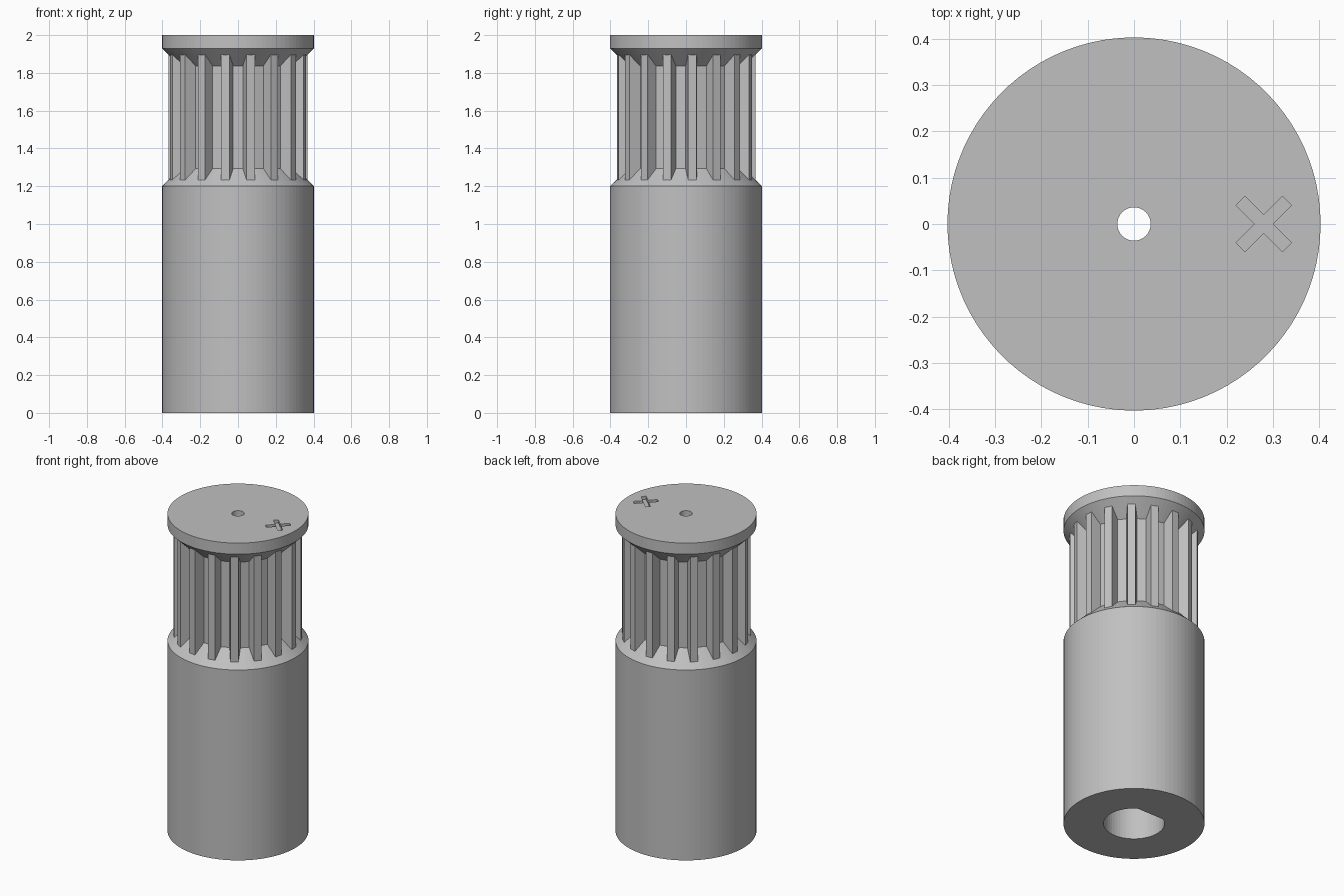
import bpy, bmesh
from math import sin, cos, pi, radians, sqrt, atan2
from mathutils import Matrix, Vector

if "Cube" in bpy.data.objects:
    bpy.data.objects.remove(bpy.data.objects["Cube"], do_unlink=True)

RADIUS = 0.4025      # collar and flange
ROOT = 0.304         # bottom of the tooth gaps
TIP = 0.367          # tooth crests
TEETH = 17

grey = bpy.data.materials.new("plain_grey")
grey.use_nodes = True
grey.diffuse_color = (0.53, 0.53, 0.53, 1)
grey.node_tree.nodes["Principled BSDF"].inputs["Base Color"].default_value = grey.diffuse_color


def make_object(name, bm):
    bmesh.ops.recalc_face_normals(bm, faces=bm.faces)
    mesh = bpy.data.meshes.new(name)
    bm.to_mesh(mesh)
    bm.free()
    mesh.materials.append(grey)
    obj = bpy.data.objects.new(name, mesh)
    bpy.context.collection.objects.link(obj)
    return obj


def prism(name, outline, z0, z1):
    """Extrude a closed 2D outline between two heights."""
    bm = bmesh.new()
    face = bm.faces.new([bm.verts.new((x, y, z0)) for x, y in outline])
    top = bmesh.ops.extrude_face_region(bm, geom=[face])["geom"]
    bmesh.ops.translate(bm, vec=(0, 0, z1 - z0),
                        verts=[v for v in top if isinstance(v, bmesh.types.BMVert)])
    return make_object(name, bm)


def turned(name, profile, sides):
    """Solid of revolution from (radius, height) rings, capped at both ends."""
    bm = bmesh.new()
    rings = [[bm.verts.new((r * cos(2 * pi * i / sides), r * sin(2 * pi * i / sides), z))
              for i in range(sides)] for r, z in profile]
    for low, high in zip(rings, rings[1:]):
        for i in range(sides):
            j = (i + 1) % sides
            bm.faces.new((low[i], low[j], high[j], high[i]))
    bm.faces.new(rings[0])
    bm.faces.new(rings[-1])
    return make_object(name, bm)


def circle(r, sides, start=0.0, sweep=2 * pi):
    return [(r * cos(start + sweep * i / sides), r * sin(start + sweep * i / sides))
            for i in range(sides)]


def cut(obj, cutter):
    """Subtract a cutter and discard it."""
    cutter.hide_render = True
    mod = obj.modifiers.new("cut", 'BOOLEAN')
    mod.operation, mod.solver, mod.object = 'DIFFERENCE', 'EXACT', cutter
    bpy.context.view_layer.objects.active = obj
    bpy.ops.object.modifier_apply(modifier=mod.name)
    bpy.data.objects.remove(cutter, do_unlink=True)


# Main parts: collar with bevelled shoulder, flange with bevelled underside
collar = turned("collar", [(RADIUS, 0), (RADIUS, 1.2), (ROOT - 0.01, 1.305)], 90)
flange = turned("flange", [(ROOT - 0.01, 1.825), (RADIUS, 1.93), (RADIUS, 2)], 90)

# Toothed core: tapered teeth with flat gaps, one tooth pointing to the back
outline = []
for k in range(TEETH):
    turn = Matrix.Rotation(2 * pi * k / TEETH, 2)
    for side, out in ((0.031, ROOT), (0.0225, TIP), (-0.0225, TIP), (-0.031, ROOT)):
        outline.append(tuple(turn @ Vector((side, out))))
core = prism("toothed_core", outline, 1.21, 1.92)

# Shaft bore with one flat side towards the back
BORE, FLAT = 0.174, 0.145
end = atan2(FLAT, -sqrt(BORE ** 2 - FLAT ** 2))
start = pi - end
sweep = 2 * pi - (end - start)
bore_outline = circle(BORE, 48, end, sweep) + [(BORE * cos(start), BORE * sin(start))]
cut(collar, prism("bore_cutter", bore_outline, -0.1, 1.0))

# Narrow hole through everything
for part in (collar, core, flange):
    cut(part, prism("hole_cutter", circle(0.036, 32), 0.9, 2.1))

# Engraved cross on the top
ARM, HALF = 0.0707, 0.014
cross = []
for k in range(4):
    turn = Matrix.Rotation(radians(45 + 90 * k), 2)
    for p in ((HALF, -HALF), (ARM, -HALF), (ARM, HALF)):
        q = turn @ Vector(p)
        cross.append((q.x + 0.28, q.y))
cut(flange, prism("cross_cutter", cross, 1.98, 2.1))
